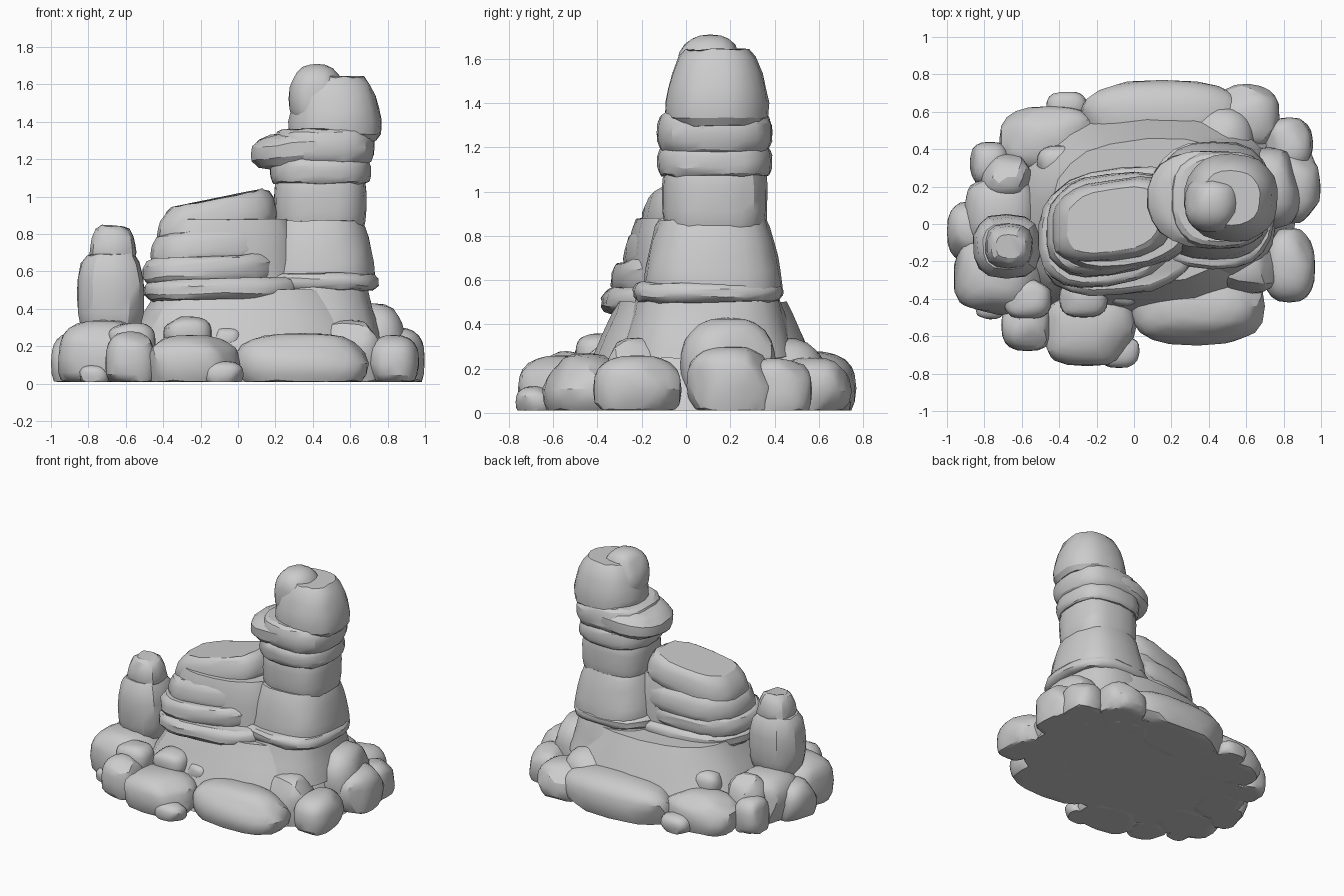
import bpy, bmesh, math, random
from mathutils import Vector

random.seed(7)
GROUND = 0.01
old = bpy.data.objects.get("Cube")
if old:
    bpy.data.objects.remove(old, do_unlink=True)

stone = bpy.data.materials.new("grey stone")
stone.use_nodes = True
GREY = (0.6, 0.6, 0.6, 1)
stone.diffuse_color = GREY
stone.node_tree.nodes["Principled BSDF"].inputs["Base Color"].default_value = GREY


def finish(bm, name):
    """Turn a bmesh into a shaded stone object."""
    bmesh.ops.recalc_face_normals(bm, faces=bm.faces)
    mesh = bpy.data.meshes.new(name)
    bm.to_mesh(mesh)
    bm.free()
    mesh.materials.append(stone)
    obj = bpy.data.objects.new(name, mesh)
    bpy.context.collection.objects.link(obj)
    bpy.ops.object.select_all(action="DESELECT")
    obj.select_set(True)
    bpy.context.view_layer.objects.active = obj
    bpy.ops.object.shade_smooth_by_angle(angle=math.radians(28))


def power(value, exponent):
    """Signed power, used to square off round sections."""
    return math.copysign(abs(value) ** exponent, value)


def rock(name, at, half, top, bottom=0, box=0.75, chisel=9):
    """Squarish boulder with chiselled planes; it never goes below the ground."""
    bm = bmesh.new()
    bmesh.ops.create_icosphere(bm, subdivisions=3, radius=1)
    planes = []
    for _ in range(chisel):
        normal = Vector([random.gauss(0, 1) for _ in range(3)]).normalized()
        planes.append((normal, random.uniform(0.9, 1)))
    middle = bottom + (top - bottom) * 0.4
    for v in bm.verts:
        p = Vector([power(c, box) for c in v.co])
        for normal, limit in planes:
            over = p.dot(normal) - limit
            if over > 0:
                p -= normal * over * 0.85
        height = middle + p.z * (top - middle)
        v.co = (at[0] + p.x * half[0], at[1] + p.y * half[1], max(height, GROUND))
    bmesh.ops.dissolve_degenerate(bm, dist=0.0005, edges=bm.edges)
    finish(bm, name)


def layer(name, bottom, top, at, half, lip=0.1, taper=0.0, tilt=0.0, shear=0.0,
          square=0.75, sides=22, rough=0.012):
    """Weathered slab: its rim rounds in by lip and its upper end narrows by taper."""
    bm = bmesh.new()
    wobble = [random.uniform(-rough, rough) for _ in range(sides)]
    loops = []
    for t in (0, 0.1, 0.3, 0.5, 0.7, 0.9, 1):
        scale = (1 - lip * abs(2 * t - 1) ** 4) * (1 - taper * t)
        z = bottom + (top - bottom) * t
        loop = []
        for i in range(sides):
            angle = math.tau * (i + 0.5) / sides
            grow = scale * (1 + wobble[i] + random.uniform(-rough, rough))
            dx = power(math.cos(angle), square) * half[0] * grow
            dy = power(math.sin(angle), square) * half[1] * grow + shear * dx
            lift = tilt * dx + random.uniform(-rough, rough) / 2 if z > GROUND else 0
            loop.append(bm.verts.new((at[0] + dx, at[1] + dy, z + lift)))
        loops.append(loop)
    for low, high in zip(loops, loops[1:]):
        for i in range(sides):
            j = (i + 1) % sides
            bm.faces.new((low[i], low[j], high[j], high[i]))
    bm.faces.new(loops[0][::-1])
    bm.faces.new(loops[-1])
    finish(bm, name)


# Flared foot under the whole formation
layer("flared_foot", bottom=GROUND, top=0.5, at=(0.07, 0.07), half=(0.8, 0.6),
      lip=0, taper=0.36, shear=0.06)

# Tall tower, stacked from the root to the upper bands
layer("tower_root", bottom=0.25, top=0.53, at=(0.4, 0.1), half=(0.36, 0.4), lip=0, taper=0.2)
layer("tower_ledge", bottom=0.5, top=0.59, at=(0.42, 0.1), half=(0.33, 0.34))
layer("tower_lower", bottom=0.55, top=0.87, at=(0.43, 0.12), half=(0.32, 0.33),
      lip=0.05, taper=0.22)
layer("tower_middle", bottom=0.83, top=1.1, at=(0.44, 0.13), half=(0.25, 0.24), lip=0.06)
layer("tower_lower_band", bottom=1.07, top=1.2, at=(0.44, 0.13), half=(0.27, 0.26), lip=0.07)
layer("tower_upper_band", bottom=1.17, top=1.36, at=(0.46, 0.13), half=(0.27, 0.26), lip=0.15)

# Overhanging shelf, head and knob
layer("shelf", bottom=1.17, top=1.35, at=(0.4, 0.13), half=(0.33, 0.26),
      lip=0.3, tilt=0.1, shear=-0.03, square=0.85)
layer("tower_head", bottom=1.3, top=1.64, at=(0.52, 0.14), half=(0.275, 0.26),
      lip=0.2, taper=0.3, square=0.85)
rock("tower_knob", at=(0.42, 0.11), half=(0.15, 0.16), bottom=1.4, top=1.71, box=0.85)

# Stacked slabs of the low ridge
layer("ridge_core", bottom=0.3, top=0.88, at=(-0.05, 0), half=(0.4, 0.27), taper=0.1, shear=0.12)
layer("ridge_lower_slab", bottom=0.45, top=0.56, at=(-0.07, -0.04), half=(0.43, 0.34),
      shear=0.1, tilt=0.02)
layer("ridge_middle_slab", bottom=0.54, top=0.68, at=(-0.14, -0.03), half=(0.37, 0.3),
      shear=0.12, tilt=0.05)
layer("ridge_upper_slab", bottom=0.65, top=0.82, at=(-0.12, 0), half=(0.36, 0.28),
      taper=0.08, shear=0.12, tilt=0.07)
layer("ridge_cap", bottom=0.79, top=0.99, at=(-0.11, 0.02), half=(0.34, 0.23),
      lip=0.15, taper=0.15, shear=0.14, tilt=0.2, square=0.65)

# Small spire on the left end
layer("spire_body", bottom=0.25, top=0.69, at=(-0.68, -0.12), half=(0.18, 0.17),
      lip=0.28, sides=14, rough=0.02)
layer("spire_head", bottom=0.63, top=0.84, at=(-0.67, -0.12), half=(0.14, 0.13),
      lip=0.35, taper=0.25, sides=14, rough=0.02)

# Front boulders
rock("front_long_boulder", at=(0.34, -0.44), half=(0.36, 0.21), top=0.27)
rock("front_middle_boulder", at=(-0.25, -0.56), half=(0.26, 0.2), top=0.26)
rock("front_pebble", at=(-0.08, -0.68), half=(0.11, 0.09), top=0.12)
rock("front_corner_boulder", at=(-0.57, -0.54), half=(0.14, 0.14), top=0.28)
rock("front_corner_pebble", at=(-0.77, -0.44), half=(0.08, 0.07), top=0.1)

# Boulders under the spire
rock("spire_front_boulder", at=(-0.72, -0.27), half=(0.25, 0.22), top=0.34)
rock("spire_back_boulder", at=(-0.71, 0.06), half=(0.2, 0.22), top=0.34)
rock("end_boulder", at=(-0.88, -0.04), half=(0.12, 0.16), top=0.27)
rock("end_back_boulder", at=(-0.77, 0.32), half=(0.11, 0.12), top=0.25)
rock("end_upper_boulder", at=(-0.68, 0.25), half=(0.14, 0.13), top=0.36)

# Back boulders
rock("back_corner_boulder", at=(-0.45, 0.45), half=(0.27, 0.18), top=0.26)
rock("back_pebble", at=(-0.36, 0.62), half=(0.11, 0.09), top=0.13)
rock("back_long_boulder", at=(0.15, 0.55), half=(0.45, 0.22), top=0.28)
rock("back_buttress", at=(0.45, 0.43), half=(0.2, 0.2), top=0.34)
rock("back_end_boulder", at=(0.61, 0.57), half=(0.17, 0.18), top=0.25)

# Boulders at the tower end
rock("tower_end_boulder", at=(0.85, 0.2), half=(0.15, 0.2), top=0.3)
rock("tower_end_tall_boulder", at=(0.72, 0.19), half=(0.18, 0.22), top=0.43)
rock("tower_end_front_boulder", at=(0.83, -0.22), half=(0.14, 0.2), top=0.26)
rock("tower_end_back_boulder", at=(0.83, 0.42), half=(0.13, 0.15), top=0.25)
rock("front_buttress", at=(0.6, -0.22), half=(0.18, 0.16), top=0.34)

# Loose stones resting higher up
rock("front_loose_stone", at=(-0.27, -0.4), half=(0.13, 0.1), bottom=0.2, top=0.36)
rock("front_small_stone", at=(-0.06, -0.37), half=(0.08, 0.07), bottom=0.2, top=0.3)
rock("corner_loose_stone", at=(-0.57, -0.4), half=(0.13, 0.11), bottom=0.15, top=0.33)
rock("back_loose_stone", at=(-0.4, 0.32), half=(0.12, 0.1), bottom=0.2, top=0.36)
rock("back_small_stone", at=(-0.21, 0.37), half=(0.09, 0.07), bottom=0.2, top=0.35)
